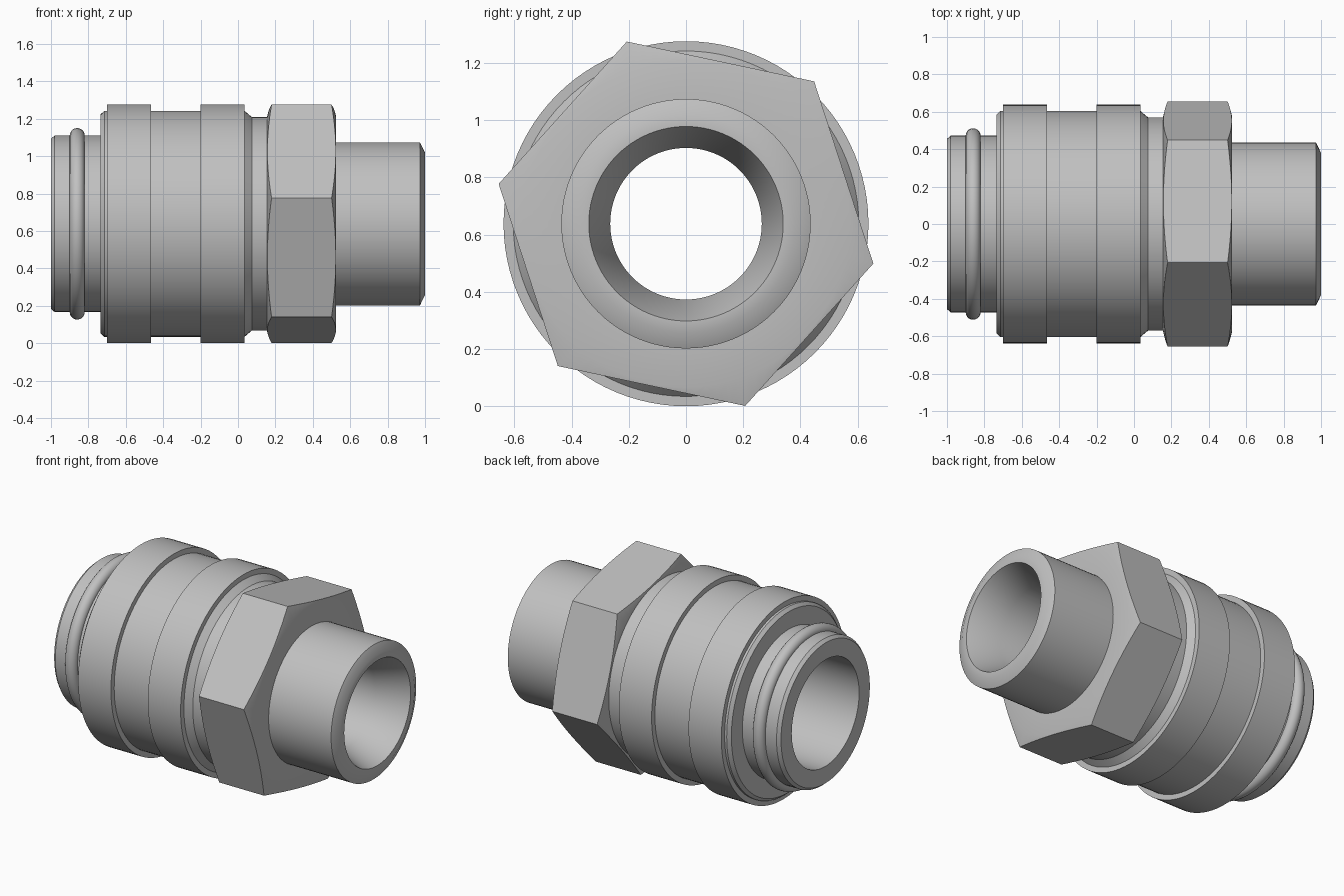
import bpy, bmesh
from math import sin, cos, pi, radians

if "Cube" in bpy.data.objects:
    bpy.data.objects.remove(bpy.data.objects["Cube"], do_unlink=True)

AXIS_Z = 0.638
SEGMENTS = 96

steel = bpy.data.materials.new("steel grey")
steel.use_nodes = True
steel.diffuse_color = (0.53, 0.53, 0.53, 1)
steel.node_tree.nodes["Principled BSDF"].inputs["Base Color"].default_value = steel.diffuse_color


def sweep(name, section, turn=0.0):
    """Sweep a closed section around the x axis; section(angle) gives (x, radius) points."""
    bm = bmesh.new()
    rings = []
    for i in range(SEGMENTS):
        a = 2 * pi * i / SEGMENTS
        rings.append([bm.verts.new((x, r * cos(a + turn), AXIS_Z + r * sin(a + turn)))
                      for x, r in section(a)])
    for i, ring in enumerate(rings):
        following = rings[(i + 1) % SEGMENTS]
        for j in range(len(ring)):
            k = (j + 1) % len(ring)
            bm.faces.new((ring[j], ring[k], following[k], following[j]))
    bmesh.ops.recalc_face_normals(bm, faces=bm.faces)
    mesh = bpy.data.meshes.new(name)
    bm.to_mesh(mesh)
    bm.free()
    mesh.materials.append(steel)
    obj = bpy.data.objects.new(name, mesh)
    bpy.context.collection.objects.link(obj)
    bpy.ops.object.select_all(action="DESELECT")
    obj.select_set(True)
    bpy.context.view_layer.objects.active = obj
    bpy.ops.object.shade_smooth_by_angle(angle=radians(30))
    return obj


# Hollow body: outside from the plug end to the pipe end, then back along the bore
body = [
    (-1.0, 0.455), (-0.98, 0.472), (-0.735, 0.472),
    (-0.735, 0.585), (-0.715, 0.604), (-0.70, 0.604),
    (-0.70, 0.638), (-0.465, 0.638), (-0.465, 0.604),
    (-0.20, 0.604), (-0.20, 0.638), (0.035, 0.638),
    (0.035, 0.604), (0.075, 0.57), (0.17, 0.57), (0.17, 0.436),
    (0.973, 0.436), (1.0, 0.38), (1.0, 0.34),
    (0.80, 0.265), (0.0, 0.265), (-0.05, 0.345), (-1.0, 0.345),
]
sweep("fitting_body", lambda a: body)

# Sealing ring on the plug end
sweep("sealing_ring", lambda a: [(-0.86 + 0.04 * cos(2 * pi * k / 20),
                                  0.472 + 0.04 * sin(2 * pi * k / 20)) for k in range(20)])

# Hexagon nut with chamfered corners
APOTHEM = 0.58


def hex_section(a):
    r = APOTHEM / cos(a % (pi / 3) - pi / 6)
    cut = 0.25 * (r - APOTHEM) + 0.002
    return [(0.155, 0.42), (0.155, APOTHEM - 0.008), (0.155 + cut, r),
            (0.525 - cut, r), (0.525, APOTHEM - 0.008), (0.525, 0.42)]


sweep("hex_nut", hex_section, radians(-12))
